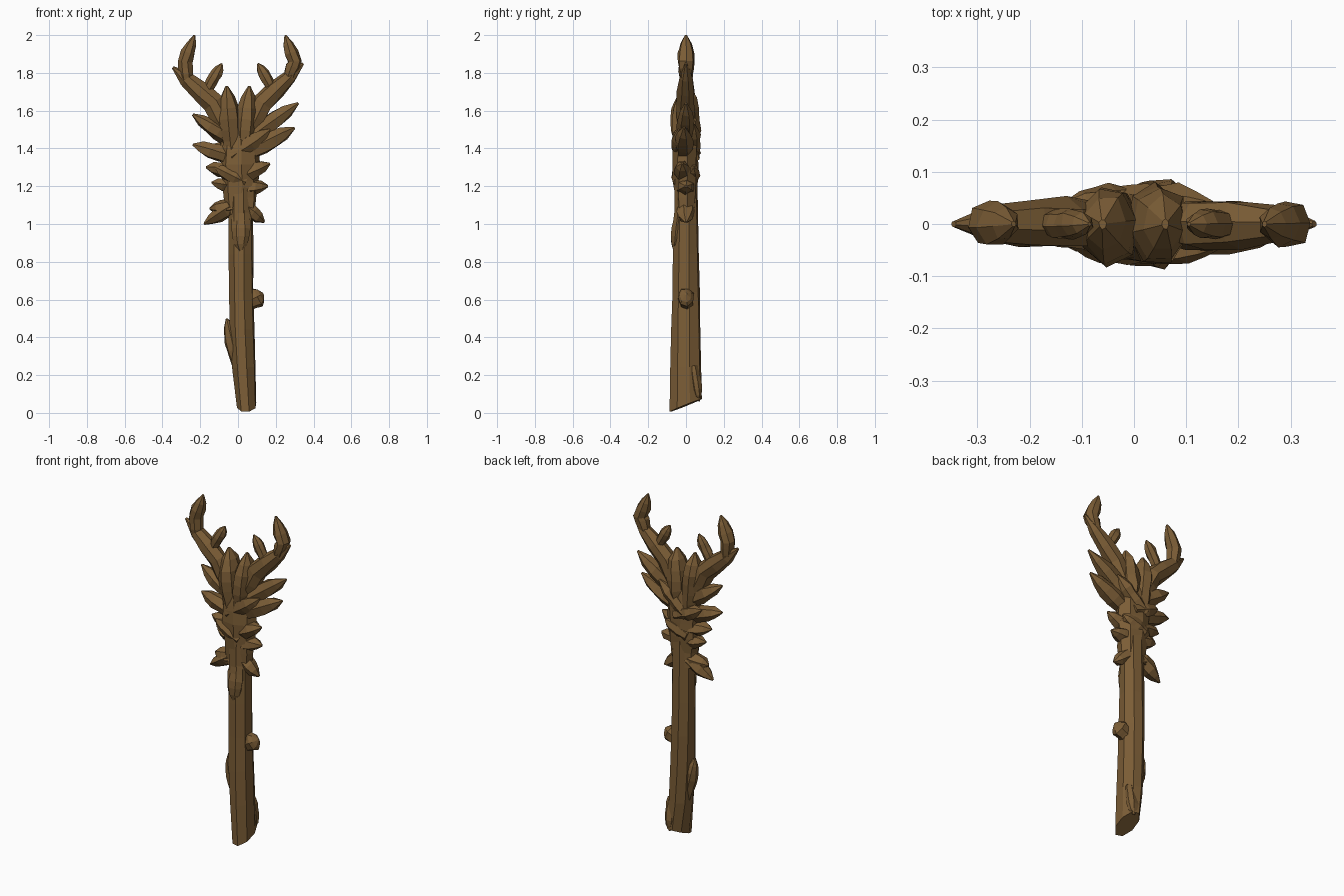
import bpy, bmesh, math, random
from mathutils import Vector

random.seed(4)
if "Cube" in bpy.data.objects:
    bpy.data.objects.remove(bpy.data.objects["Cube"], do_unlink=True)

wood_colour = (0.2, 0.11, 0.037, 1)
wood = bpy.data.materials.new("brown_wood")
wood.use_nodes = True
wood.diffuse_color = wood_colour
wood.node_tree.nodes["Principled BSDF"].inputs["Base Color"].default_value = wood_colour


def blunt(fraction):
    """Swells past the root and closes to a blunt tip."""
    size = (0.77 + 0.6 * fraction) * (1.1 - fraction ** 4)
    return size, size


def shaft_shape(fraction):
    """Narrow at the foot from the front, tapering upwards from the side."""
    return min(1, 0.8 + fraction), 1 - 0.3 * fraction


def resample(corners):
    """Divide a polyline into about six even steps."""
    pieces = max(1, 6 // (len(corners) - 1))
    points = [corners[0]]
    for start, end in zip(corners, corners[1:]):
        points += [start.lerp(end, (i + 1) / pieces) for i in range(pieces)]
    return points


def limb(name, corners, width, depth, shape=blunt, sides=7, jitter=0.1):
    """Faceted wooden limb that follows a polyline."""
    points = resample([Vector(c) for c in corners])
    last = len(points) - 1
    turn = random.random()
    bm = bmesh.new()
    rings = []
    for i, point in enumerate(points):
        along = points[min(i + 1, last)] - points[max(i - 1, 0)]
        across = Vector((0, 1, 0)).cross(along).normalized()
        outward = along.normalized().cross(across)
        wide, deep = shape(i / last)
        ring = []
        for k in range(sides):
            angle = math.tau * k / sides + turn
            offset = across * math.cos(angle) * width * wide
            offset += outward * math.sin(angle) * depth * deep
            ring.append(bm.verts.new(point + offset * random.uniform(1 - jitter, 1 + jitter)))
        rings.append(ring)
    for lower, upper in zip(rings, rings[1:]):
        for k in range(sides):
            n = (k + 1) % sides
            bm.faces.new((lower[k], lower[n], upper[n], upper[k]))
    bm.faces.new(rings[0])
    bm.faces.new(rings[-1])
    bmesh.ops.recalc_face_normals(bm, faces=bm.faces)
    mesh = bpy.data.meshes.new(name)
    bm.to_mesh(mesh)
    bm.free()
    mesh.materials.append(wood)
    obj = bpy.data.objects.new(name, mesh)
    bpy.context.collection.objects.link(obj)
    return obj


# Shaft, bending sideways towards a slanted foot
heights = [0.04 + 0.2 * i for i in range(7)]
bend = [(0.015 + 0.035 * max(0, 1 - h) ** 3, 0, h) for h in heights]
shaft = limb("shaft", bend, 0.067, 0.088, shaft_shape, sides=8, jitter=0.03)
for vert in shaft.data.vertices:
    if vert.co.z < 0.1:
        vert.co.z += 0.4 * vert.co.y

# Knots and a broken twig on the shaft
limb("right_knot", [(0, 0, 0.25), (-0.06, 0, 0.5)], 0.035, 0.035)
limb("left_twig", [(0.04, 0, 0.58), (0.135, 0, 0.63)], 0.05, 0.04)
limb("front_knot", [(0.015, -0.03, 1.1), (0.015, -0.06, 0.85)], 0.045, 0.03)
limb("back_knot", [(0.06, 0.04, 0.25), (0.06, 0.07, 0.06)], 0.035, 0.025)

# Head core
limb("head_core", [(0.01, 0, 1.05), (0, 0, 1.58)], 0.095, 0.062, sides=8)

# Lobes beside the notch, and antlers with upturned prongs and inner tines
for side, s, lift in (("right", -1, 0), ("left", 1, 0.02)):
    limb(side + "_lobe", [(s * 0.03, 0, 1.38), (s * 0.06, 0, 1.73)], 0.052, 0.07)
    limb(side + "_antler_beam", [(s * 0.02, 0, 1.42), (s * 0.13, 0, 1.64),
                                 (s * 0.345, 0, 1.83 + lift)], 0.05, 0.045)
    limb(side + "_antler_prong", [(s * 0.27, 0, 1.76 + lift), (s * (0.28 + lift), 0, 1.86),
                                  (s * (0.23 + lift), 0, 2)], 0.036, 0.04)
    limb(side + "_antler_tine", [(s * (0.17 + lift), 0, 1.7),
                                 (s * (0.085 + lift), 0, 1.85)], 0.03, 0.027)

# Splinters fanning from the head: depth position, root height, tip x, tip height
splinters = {
    "left_top": (0, 1.38, 0.32, 1.64),
    "left_upper": (-0.01, 1.33, 0.3, 1.51),
    "left_middle": (-0.02, 1.23, 0.17, 1.32),
    "left_lower": (0, 1.19, 0.16, 1.2),
    "left_bottom": (0, 1.15, 0.14, 1.01),
    "right_top": (0, 1.4, -0.24, 1.58),
    "right_upper": (0, 1.33, -0.24, 1.42),
    "right_middle": (0, 1.27, -0.17, 1.3),
    "right_lower": (0.01, 1.19, -0.14, 1.22),
    "right_bottom": (0, 1.14, -0.18, 1),
    "right_foot": (0, 1.1, -0.15, 1.08),
    "front_high": (-0.04, 1.36, 0.17, 1.5),
    "front_low": (-0.04, 1.22, -0.12, 1.3),
    "back_high": (0.04, 1.36, 0.15, 1.53),
    "back_middle": (0.04, 1.35, -0.13, 1.42),
    "back_low": (0.04, 1.24, 0.11, 1.3),
}
for name, (y, root, reach, tip) in splinters.items():
    start = -math.copysign(0.04, reach)
    thickness = 0.03 + 0.05 * abs(reach)
    limb(name + "_splinter", [(start, y, root), (reach, y, tip)],
         thickness, 0.045 - 0.3 * abs(y), sides=6, jitter=0.14)
